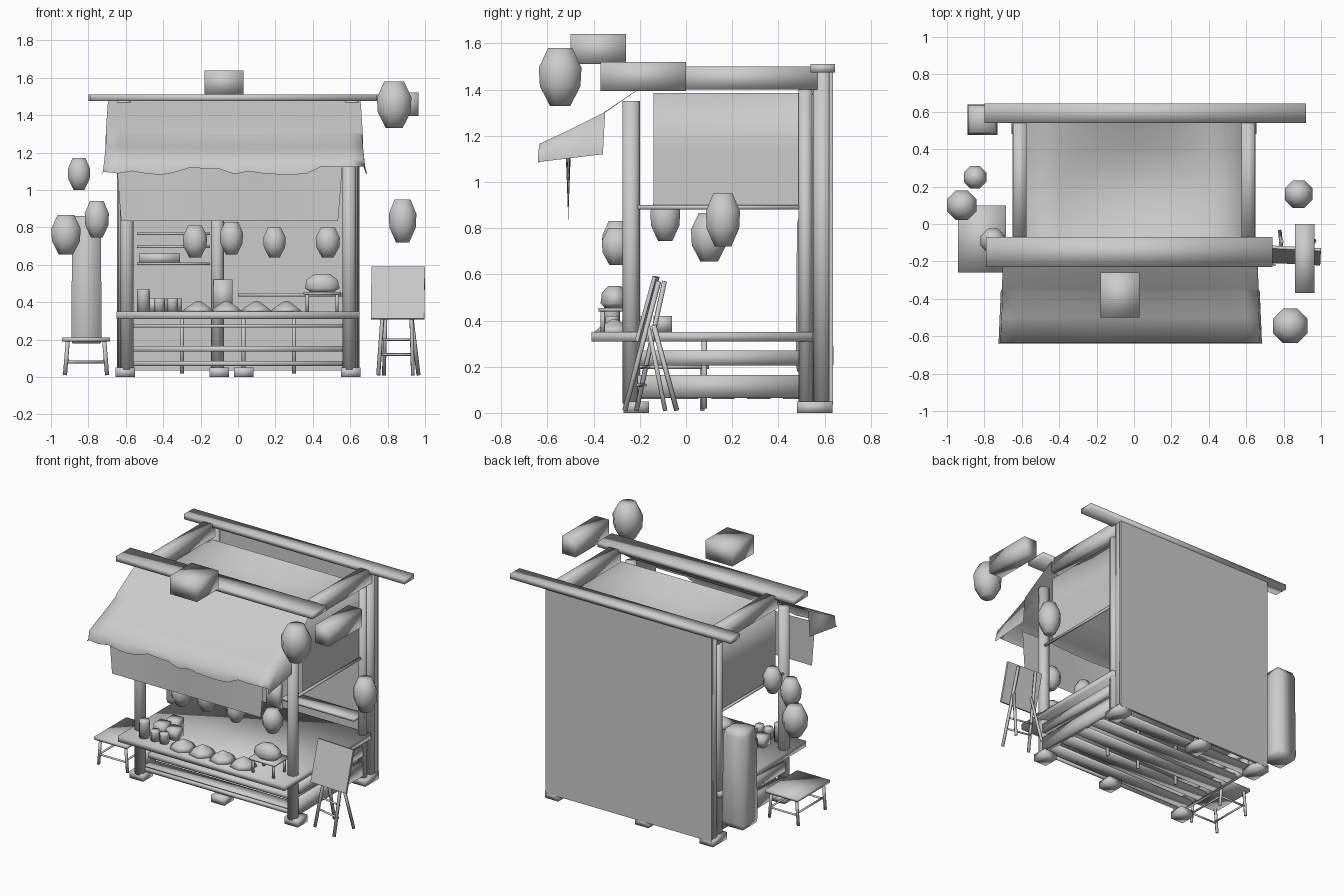
import bpy, bmesh, math, random
from mathutils import Vector

random.seed(4)
if "Cube" in bpy.data.objects:
    bpy.data.objects.remove(bpy.data.objects["Cube"])

clay = bpy.data.materials.new("plain_grey")
clay.use_nodes = True
clay.diffuse_color = (0.6, 0.6, 0.6, 1)
clay.node_tree.nodes["Principled BSDF"].inputs["Base Color"].default_value = (0.6, 0.6, 0.6, 1)


def finish(name, bm, smooth=True):
    mesh = bpy.data.meshes.new(name)
    bmesh.ops.recalc_face_normals(bm, faces=bm.faces)
    for f in bm.faces:
        f.smooth = smooth
    bm.to_mesh(mesh)
    bm.free()
    mesh.materials.append(clay)
    obj = bpy.data.objects.new(name, mesh)
    bpy.context.collection.objects.link(obj)
    return obj


def box(name, x, y, z, smooth=True):
    """Box from (low, high) pairs on each axis."""
    bm = bmesh.new()
    bmesh.ops.create_cube(bm, size=1)
    for v in bm.verts:
        v.co = [lo + (c + 0.5) * (hi - lo) for c, (lo, hi) in zip(v.co, (x, y, z))]
    return finish(name, bm, smooth)


def rod(name, a, b, r, sides=8):
    """Round pole between two points."""
    a, b = Vector(a), Vector(b)
    bm = bmesh.new()
    bmesh.ops.create_cone(bm, cap_ends=True, segments=sides, radius1=r, radius2=r, depth=(b - a).length)
    obj = finish(name, bm)
    obj.location = (a + b) / 2
    obj.rotation_euler = (b - a).to_track_quat('Z', 'Y').to_euler()
    return obj


def lathe(name, x, y, profile, sides=8):
    """Closed turned shape from (radius, height) pairs."""
    bm = bmesh.new()
    rings = [[bm.verts.new((x + r * math.cos(math.tau * (i + .5) / sides),
                            y + r * math.sin(math.tau * (i + .5) / sides), z)) for i in range(sides)]
             for r, z in profile]
    for low, high in zip(rings, rings[1:]):
        for i in range(sides):
            j = (i + 1) % sides
            bm.faces.new((low[i], low[j], high[j], high[i]))
    bm.faces.new(rings[0])
    bm.faces.new(rings[-1])
    return finish(name, bm)


def sheet(name, nu, nv, point):
    """Cloth grid; point(u, v) gives a position for u, v in 0..1."""
    bm = bmesh.new()
    g = [[bm.verts.new(point(i / nu, j / nv)) for j in range(nv + 1)] for i in range(nu + 1)]
    for i in range(nu):
        for j in range(nv):
            bm.faces.new((g[i][j], g[i + 1][j], g[i + 1][j + 1], g[i][j + 1]))
    return finish(name, bm)


# Frame: posts, feet, rails
for s, side in ((-1, "right"), (1, "left")):
    rod(side + "_front_post", (s * .595, -.238, .04), (s * .595, -.238, 1.35), .038, 10)
    rod(side + "_inner_post", (s * .61, .517, .04), (s * .61, .517, 1.4), .03, 10)
    rod(side + "_back_post", (s * .605, .592, .04), (s * .605, .592, 1.48), .043, 10)
    box(side + "_top_beam", sorted((s * .575, s * .645)), (-.1, .57), (1.4, 1.5))
    box(side + "_low_rail", sorted((s * .59, s * .63)), (-.21, .49), (.065, .165))
    box(side + "_mid_rail", sorted((s * .59, s * .63)), (-.21, .49), (.205, .27))
    rod(side + "_upper_rail", (s * .61, -.22, .89), (s * .61, .49, .89), .01, 6)
for x, y in ((-.603, -.215), (.603, -.215), (.03, -.215), (-.603, .558), (.603, .558), (-.1, .558)):
    half = .055 if y < 0 else .077
    box("foot", (x - .052, x + .052), (y - half, y + half), (0, .05))

# Back wall and roof planks
box("back_wall", (-.645, .65), (.62, .636), (.035, 1.49), False)
box("back_plank", (-.8, .92), (.54, .645), (1.475, 1.51))
box("front_plank", (-.79, .74), (-.23, -.07), (1.475, 1.51))

# Floor slats, lower front rails and table legs
for i in range(5):
    y = -.2 + i * .155
    box("floor_slat", (-.6, .6), (y, y + .1), (.06, .08))
box("front_low_rail", (-.57, .57), (-.24, -.22), (.06, .085))
box("front_mid_rail", (-.57, .57), (-.24, -.21), (.265, .28))
box("lower_shelf", (-.57, .57), (-.19, .25), (.135, .165))
for x in (-.3, .03, .3):
    rod("table_leg", (x, .08, .02), (x, .08, .32), .012, 6)

# Counter, centre post, wall shelves and wall box
box("counter", (-.65, .65), (-.41, .55), (.31, .35))
rod("centre_post", (-.11, .55, .05), (-.11, .55, 1.2), .035)
for z in (.6, .69, .76):
    box("wall_shelf", (-.54, -.15), (.5, .62), (z, z + .012))
box("shelf_bundle", (-.53, -.31), (.5, .6), (.61, .66))
box("wall_box", (-.13, -.03), (.495, .54), (.35, .52))
box("back_shelf", (0, .56), (.49, .6), (.43, .45))

# Roof cloth: a shallow hollow between the beams, hanging down both sides
def roof_point(u, v):
    y = -.14 + .69 * v
    if u < .15 or u > .85:
        return (-.6 if u < .5 else .6, min(y, .52), .89 if u in (0, 1) else 1.15)
    t = (u - .2) / .6
    sag = .12 * math.sin(math.pi * t) * math.sin(math.pi * v)
    return (-.6 + 1.2 * t, y, 1.385 - sag)

sheet("roof_cloth", 10, 5, roof_point)

# Awning with a ragged hem and drooping ends
slope = [(-.09, 1.475), (-.21, 1.4), (-.35, 1.305), (-.36, 1.298), (-.5, 1.228), (-.635, 1.165), (-.64, 1.1)]

def awning_point(u, v):
    row = round(v * 6)
    y, z = slope[row]
    wide = .665 + .035 * v
    if u in (0, 1):
        return (-.02 + (u * 2 - 1) * (wide + .01), y, 1.12 + (y + .36) * .12 if row > 2 else z)
    t = (u - .05) / .9
    if v == 1:
        z += random.uniform(-.015, .035)
    return (-.02 + (t * 2 - 1) * wide, y, z - .012 * math.sin(math.pi * t) * v)

sheet("awning", 20, 6, awning_point)
sheet("valance", 8, 2, lambda u, v: (-.65 + 1.21 * u + .025 * v * (1 - 2 * u),
                                     -.51 + .012 * math.sin(9 * u) * (1 - v), 1.15 - .315 * v))

# Lanterns: x, y, bottom, top, radius
lanterns = [(-.92, .1, .655, .865, .085), (-.755, -.09, .745, .94, .07), (-.85, .25, 1, 1.17, .065),
            (-.23, -.3, .64, .81, .07), (-.035, -.3, .655, .83, .067), (.195, -.3, .64, .8, .065),
            (.48, -.3, .64, .8, .07), (.88, .16, .72, .95, .08), (.835, -.545, 1.33, 1.58, .1)]
for x, y, lo, hi, r in lanterns:
    h = hi - lo
    lathe("lantern", x, y, [(r * .48, lo), (r * .95, lo + h * .34), (r, lo + h * .66), (r * .57, hi)])

# Hanging sign boxes above the roof
box("top_sign", (-.18, .03), (-.5, -.26), (1.51, 1.64))
box("side_sign", (.86, .965), (-.37, 0), (1.395, 1.52))

# Goods on the counter
for x, r, top in ((-.505, .037, .47), (-.42, .032, .42), (-.35, .032, .42)):
    lathe("jar", x, -.32, [(r, .35), (r, top - .01), (r * .9, top)])
for x, y in ((-.34, -.22), (-.45, -.2), (-.42, -.1)):
    box("goods_box", (x - .04, x + .04), (y - .04, y + .04), (.35, .42))
for x in (-.21, -.06, .1, .26):
    lathe("heap", x, -.31, [(.09, .35), (.06, .375), (.012, .405)], 7)
box("sack_stand", (.35, .55), (-.38, -.22), (.44, .455))
for x in (.37, .53):
    for y in (-.36, -.24):
        rod("sack_stand_leg", (x, y, .35), (x, y, .445), .01, 6)
sack = lathe("sack", 0, 0, [(.07, .455), (.1, .475), (.09, .52), (.045, .55)])
sack.scale.y = .65
sack.location = (.45, -.31, 0)

# Square bundle standing behind the stall's side
lathe("cloth_bundle", -.81, .557, [(.107, .18), (.115, .21), (.108, .82), (.09, .86)], 4)

# Low stool
box("stool_seat", (-.94, -.685), (-.26, .1), (.19, .21))
for x, lean in ((-.91, -.015), (-.715, .015)):
    for y in (-.23, .07):
        rod("stool_leg", (x + lean, y, .01), (x, y, .195), .011, 6)
    rod("stool_side_bar", (x, -.23, .09), (x, .07, .09), .007, 6)
for y in (-.23, .07):
    rod("stool_cross_bar", (-.91, y, .08), (-.715, y, .08), .007, 6)

# Folding sign board on its easel
for x0, x1, dy in ((.75, .79, .05), (.935, .92, 0)):
    rod("easel_front_leg", (x0, -.265 + dy, .01), (x1, -.118 + dy * .5, .57), .011, 6)
    rod("easel_back_leg", (x0 + .03, -.09 + dy, .01), (x1, -.165 + dy * .5, .38), .011, 6)
for z in (.12, .2):
    rod("easel_bar", (.76, -.2 + z * .2, z), (.93, -.235 + z * .2, z), .007, 6)
board = box("sign_board", (-.143, .143), (-.008, .008), (-.145, .145), False)
board.location = (.855, -.168, .45)
board.rotation_euler = (math.radians(-15.5), 0, math.radians(-3))
